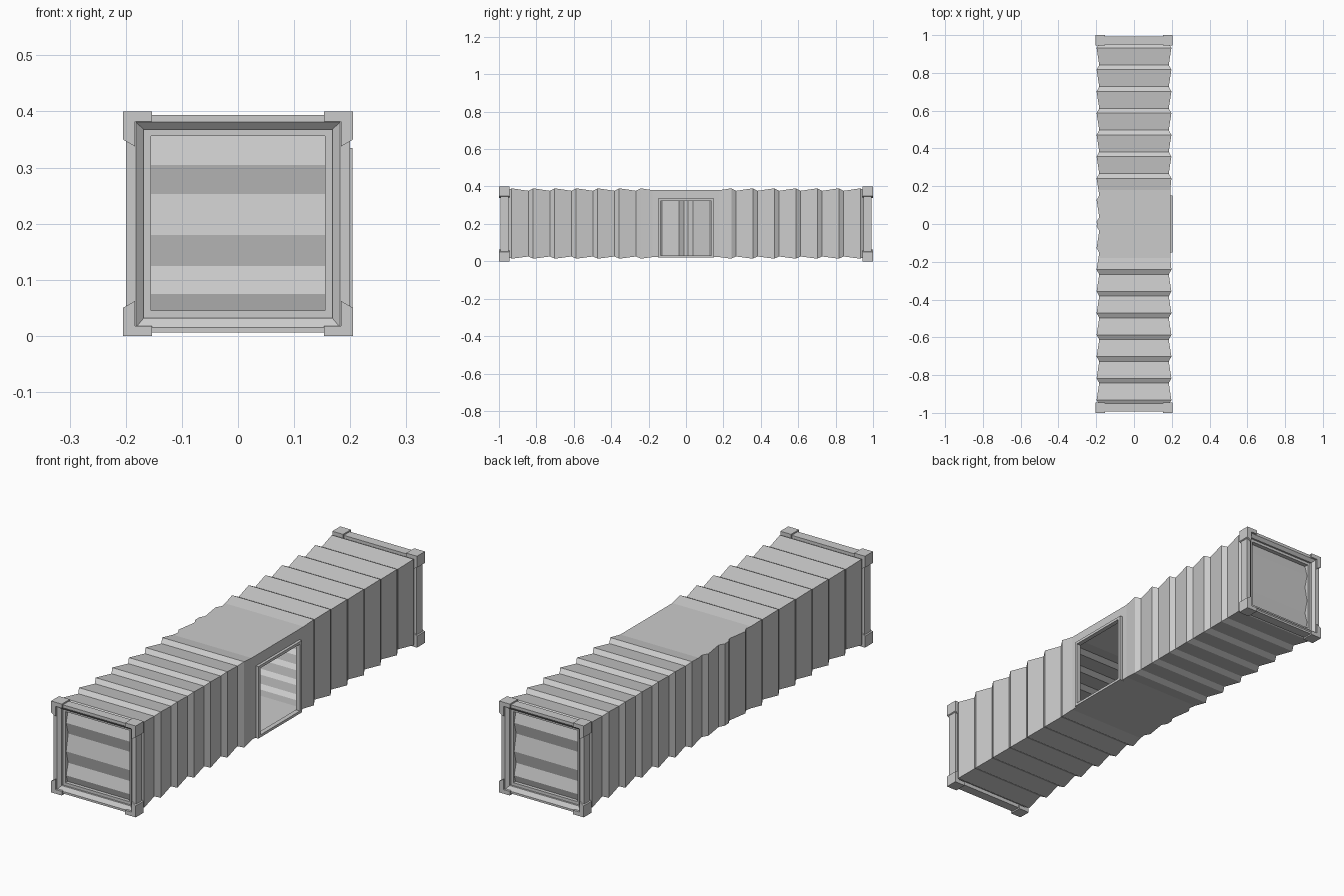
import bpy, bmesh

if "Cube" in bpy.data.objects:
    bpy.data.objects.remove(bpy.data.objects["Cube"])


def make_object(name, verts, faces):
    mesh = bpy.data.meshes.new(name)
    mesh.from_pydata(verts, [], faces)
    bm = bmesh.new()
    bm.from_mesh(mesh)
    bmesh.ops.recalc_face_normals(bm, faces=bm.faces)
    bm.to_mesh(mesh)
    bm.free()
    obj = bpy.data.objects.new(name, mesh)
    bpy.context.collection.objects.link(obj)
    return obj


def loft(name, rings, skip=lambda i, j: False):
    n = len(rings[0])
    verts = [v for ring in rings for v in ring]
    faces = [(i * n + j, i * n + (j + 1) % n, (i + 1) * n + (j + 1) % n, (i + 1) * n + j)
             for i in range(len(rings) - 1) for j in range(n) if not skip(i, j)]
    return make_object(name, verts, faces)


def box(name, x, y, z):
    verts = [(a, b, c) for a in x for b in y for c in z]
    faces = [(0, 1, 3, 2), (4, 6, 7, 5), (0, 4, 5, 1), (2, 3, 7, 6), (0, 2, 6, 4), (1, 5, 7, 3)]
    return make_object(name, verts, faces)


# Corrugated shell: sawtooth ribs mirrored about the middle, flat around the door
DOOR = 0.14
PITCH, SLOPE = 0.115, 0.025


def rib(y):
    t = (abs(y) - 0.242) % PITCH
    return 1 - t / SLOPE if t < SLOPE else (t - SLOPE) / (PITCH - SLOPE)


half = {0.0, DOOR, 0.18, 0.96}
for k in range(-2, 7):
    for y in (0.242 + PITCH * k, 0.242 + PITCH * k + SLOPE):
        if 0 < y < 0.96:
            half.add(round(y, 4))
stations = sorted({s * y for y in half for s in (-1, 1)})


def section(y):
    left = rib(y)
    a = rib(y) if abs(y) > 0.181 else 0.3
    xl, xr = -0.184 - 0.014 * left, 0.184 + 0.014 * a
    zb, zt = 0.026 - 0.012 * a, 0.377 + 0.013 * a
    if abs(y) < 0.181:
        xr = 0.192
    return [(xl, y, zb), (xr, y, zb), (xr, y, 0.03), (xr, y, 0.328), (xr, y, zt), (xl, y, zt)]


loft("corrugated_shell", [section(y) for y in stations],
     lambda i, j: j == 2 and abs(stations[i] + stations[i + 1]) / 2 < DOOR)

# Doorway frame on the right wall
for s, side in ((-1, "front"), (1, "back")):
    box("door_jamb_" + side, (0.184, 0.204), sorted((s * 0.137, s * 0.151)), (0.02, 0.335))
box("door_lintel", (0.184, 0.204), (-0.137, 0.137), (0.323, 0.335))
box("door_sill", (0.184, 0.204), (-0.137, 0.137), (0.02, 0.031))


def frame_ring(w, z0, z1, y):
    return [(-w, y, z0), (w, y, z0), (w, y, z1), (-w, y, z1)]


for s, end in ((-1, "front"), (1, "back")):
    # Stepped end frame, closed behind
    rings = [(0.182, 0.024, 0.376, 0.962), (0.182, 0.024, 0.376, 0.95), (0.2, 0.006, 0.394, 0.95),
             (0.2, 0.006, 0.394, 0.992), (0.182, 0.015, 0.381, 0.992), (0.168, 0.032, 0.368, 0.98),
             (0.168, 0.032, 0.368, 0.972), (0.155, 0.045, 0.356, 0.972), (0.155, 0.045, 0.356, 0.95)]
    loft("end_frame_" + end, [frame_ring(w, a, b, s * y) for w, a, b, y in rings])

    # End panel with horizontal ribs
    levels = [(0.045, 0.957), (0.075, 0.967), (0.125, 0.953), (0.18, 0.967),
              (0.253, 0.953), (0.305, 0.967), (0.356, 0.953)]
    verts = [(x, s * y, z) for z, y in levels for x in (-0.157, 0.157)]
    make_object("end_panel_" + end, verts,
                [(2 * i, 2 * i + 1, 2 * i + 3, 2 * i + 2) for i in range(len(levels) - 1)])

    # Corner castings with a slanted leg running onto the post
    profile = [(0.153, 0.4), (0.205, 0.4), (0.205, 0.35), (0.184, 0.338), (0.184, 0.382), (0.153, 0.382)]
    n = len(profile)
    for sx, side in ((-1, "left"), (1, "right")):
        for top, level in ((True, "top"), (False, "bottom")):
            verts = [(sx * x, s * y, z if top else 0.4 - z) for y in (0.945, 1.0) for x, z in profile]
            faces = [tuple(range(n)), tuple(range(n, 2 * n))]
            faces += [(i, (i + 1) % n, n + (i + 1) % n, n + i) for i in range(n)]
            make_object(f"corner_{end}_{side}_{level}", verts, faces)
